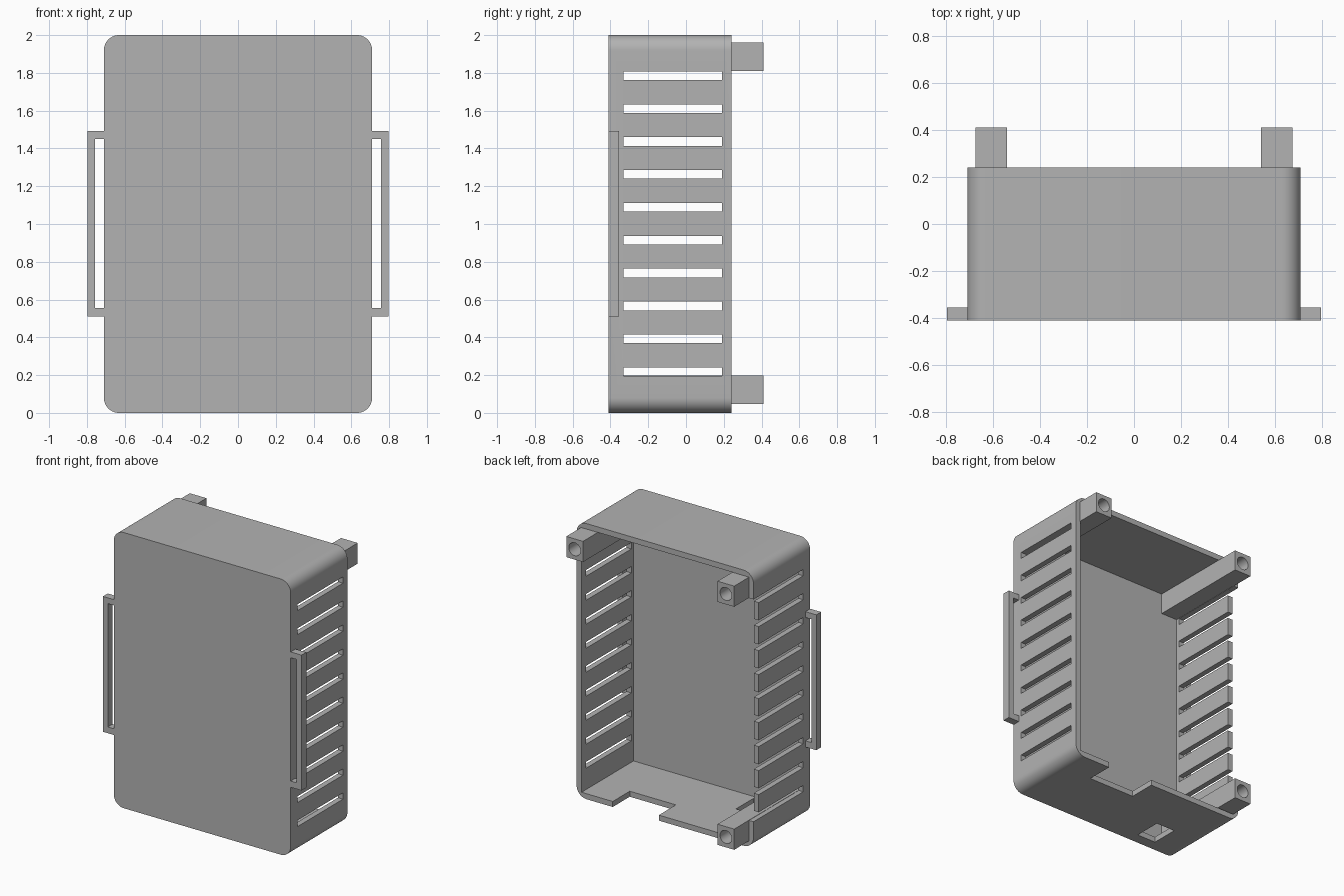
import bpy, bmesh, math
from mathutils import Matrix, Vector

if "Cube" in bpy.data.objects:
    bpy.data.objects.remove(bpy.data.objects["Cube"], do_unlink=True)

grey = bpy.data.materials.new("plain grey")
grey.use_nodes = True
grey.diffuse_color = (0.45, 0.45, 0.45, 1)
grey.node_tree.nodes["Principled BSDF"].inputs["Base Color"].default_value = (0.45, 0.45, 0.45, 1)


def add_object(name, bm):
    bmesh.ops.recalc_face_normals(bm, faces=bm.faces)
    mesh = bpy.data.meshes.new(name)
    bm.to_mesh(mesh)
    bm.free()
    mesh.materials.append(grey)
    obj = bpy.data.objects.new(name, mesh)
    bpy.context.scene.collection.objects.link(obj)
    return obj


def box(name, x, y, z, radius=0):
    """Box from three ranges, with optional rounding of the edges along y."""
    bm = bmesh.new()
    bmesh.ops.create_cube(bm, size=1)
    for v in bm.verts:
        v.co = Vector(r[0] if c < 0 else r[1] for c, r in zip(v.co, (x, y, z)))
    if radius:
        edges = [e for e in bm.edges if abs(e.verts[0].co.y - e.verts[1].co.y) > 0.01]
        bmesh.ops.bevel(bm, geom=edges, offset=radius, segments=10, profile=0.5, affect='EDGES')
    return add_object(name, bm)


def cylinder_y(name, x, y, z, radius):
    bm = bmesh.new()
    place = Matrix.Translation((x, sum(y) / 2, z)) @ Matrix.Rotation(math.pi / 2, 4, 'X')
    bmesh.ops.create_cone(bm, cap_ends=True, segments=32, radius1=radius, radius2=radius,
                          depth=y[1] - y[0], matrix=place)
    return add_object(name, bm)


def cut(obj, cutters):
    """Subtract the cutters, bake the result and delete the cutters."""
    for cutter in cutters:
        cutter.hide_render = True
        mod = obj.modifiers.new("cut", 'BOOLEAN')
        mod.operation, mod.solver, mod.object = 'DIFFERENCE', 'EXACT', cutter
    graph = bpy.context.evaluated_depsgraph_get()
    baked = bpy.data.meshes.new_from_object(obj.evaluated_get(graph))
    obj.modifiers.clear()
    obj.data = baked
    for cutter in cutters:
        bpy.data.objects.remove(cutter, do_unlink=True)


def shade(obj):
    bpy.ops.object.select_all(action='DESELECT')
    obj.select_set(True)
    bpy.context.view_layer.objects.active = obj
    bpy.ops.object.shade_smooth_by_angle(angle=math.radians(30))


# Open-backed case
FRONT, BACK, TIP = -0.41, 0.24, 0.41
case = box("case_shell", (-0.71, 0.71), (FRONT, BACK), (0, 2), radius=0.08)
cutters = [box("cavity", (-0.67, 0.67), (-0.355, 0.5), (0.04, 1.96))]

# Ventilation slots through both side walls
for i in range(10):
    z = 0.218 + i * 0.1741
    cutters.append(box("vent", (-0.9, 0.9), (-0.33, 0.19), (z - 0.023, z + 0.023)))

# Open slot ends on the right wall, cable notch and square port in the floor
cutters.append(box("slot_end", (-0.9, -0.6), (0.18, 0.5), (0.195, 1.808)))
cutters.append(box("cable_notch", (0.05, 0.42), (0.045, 0.5), (-0.1, 0.1)))
cutters.append(box("floor_port", (-0.46, -0.31), (-0.33, -0.13), (-0.1, 0.1)))
cut(case, cutters)
shade(case)

# Square screw posts with blind holes
posts = {"top_left_post": (0.607, 1.885), "top_right_post": (-0.607, 1.885),
         "bottom_right_post": (-0.607, 0.122)}
for name, (x, z) in posts.items():
    post = box(name, (x - 0.067, x + 0.067), (-0.37, TIP), (z - 0.075, z + 0.075))
    cut(post, [cylinder_y("screw_hole", x, (0.05, 0.6), z, 0.047)])
    shade(post)

# Strap loops on both sides
profile = [(0.70, 0.51), (0.797, 0.51), (0.797, 1.492), (0.70, 1.492),
           (0.70, 1.45), (0.758, 1.45), (0.758, 0.555), (0.70, 0.555)]
for side, name in ((1, "left_strap_loop"), (-1, "right_strap_loop")):
    bm = bmesh.new()
    face = bm.faces.new([bm.verts.new((side * x, FRONT, z)) for x, z in profile])
    grown = bmesh.ops.extrude_face_region(bm, geom=[face])["geom"]
    bmesh.ops.translate(bm, vec=(0, 0.055, 0),
                        verts=[g for g in grown if isinstance(g, bmesh.types.BMVert)])
    add_object(name, bm)
